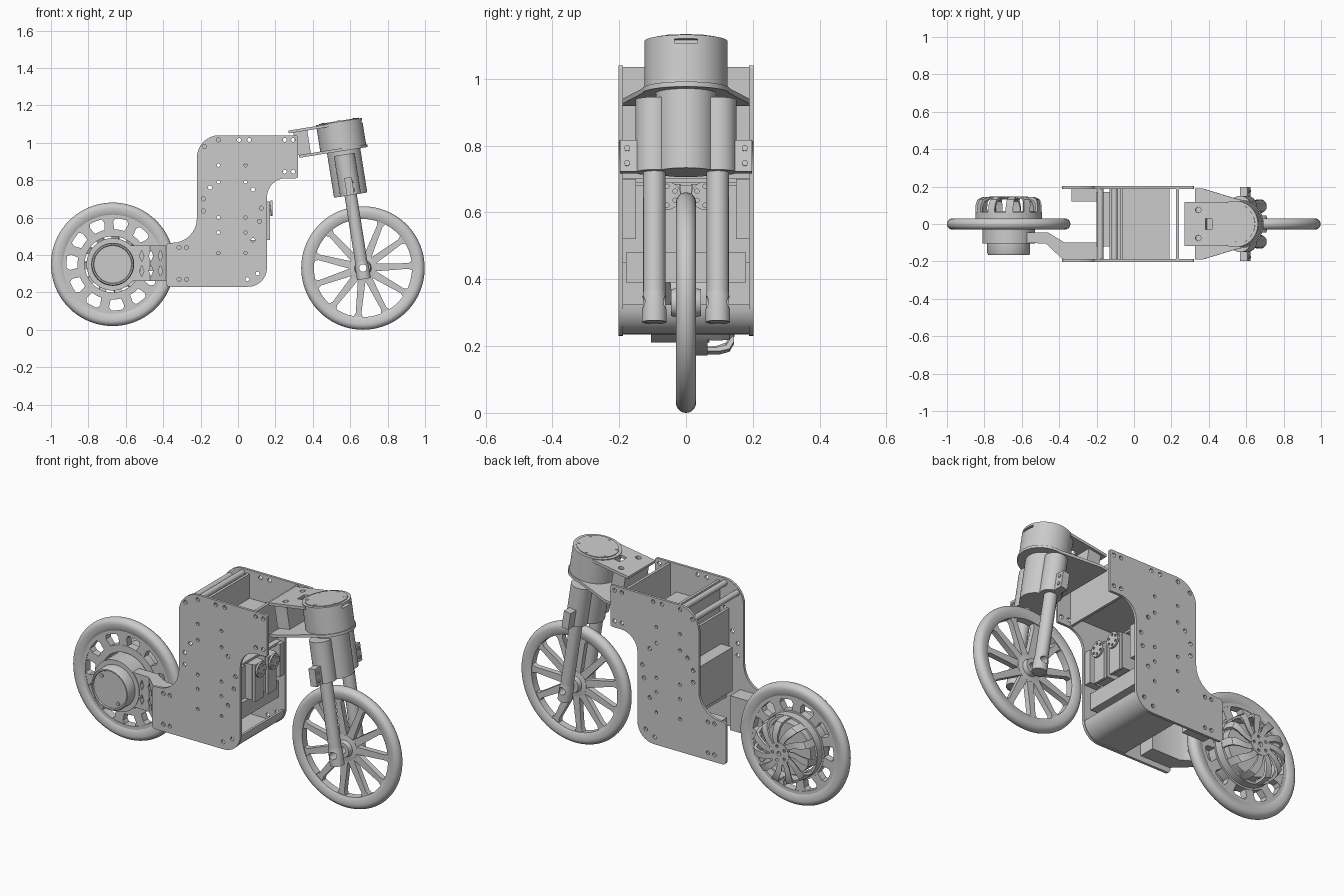
import bpy, bmesh
from math import sin, cos, pi, radians
from mathutils import Matrix, Vector

if "Cube" in bpy.data.objects:
    bpy.data.objects.remove(bpy.data.objects["Cube"], do_unlink=True)

grey = bpy.data.materials.new("plain grey")
grey.use_nodes = True
grey.diffuse_color = (0.6, 0.6, 0.6, 1)
grey.node_tree.nodes["Principled BSDF"].inputs["Base Color"].default_value = (0.6, 0.6, 0.6, 1)

UP = Matrix.Rotation(pi / 2, 4, 'X')              # local z becomes -y, local y becomes z
STEER = Matrix.Translation((0.54, 0, 1.113)) @ Matrix.Rotation(radians(-9), 4, 'Y')
ID = Matrix.Identity(4)


def finish(name, bm, M=ID):
    bmesh.ops.transform(bm, matrix=M, verts=bm.verts)
    bmesh.ops.recalc_face_normals(bm, faces=bm.faces)
    me = bpy.data.meshes.new(name)
    bm.to_mesh(me)
    bm.free()
    me.materials.append(grey)
    me.shade_smooth()
    me.set_sharp_from_angle(angle=radians(32))
    ob = bpy.data.objects.new(name, me)
    bpy.context.collection.objects.link(ob)
    return ob


def add_prism(bm, pts, a, b):
    lo, hi = ([bm.verts.new((x, y, z)) for x, y in pts] for z in (a, b))
    bm.faces.new(lo)
    bm.faces.new(hi)
    for i in range(len(pts)):
        j = (i + 1) % len(pts)
        bm.faces.new((lo[i], lo[j], hi[j], hi[i]))


def circle(r, n=32, cx=0, cy=0, sx=1):
    return [(cx + sx * r * cos(2 * pi * i / n), cy + r * sin(2 * pi * i / n)) for i in range(n)]


def prisms(name, shapes, a, b, M=ID):
    bm = bmesh.new()
    for pts in shapes:
        add_prism(bm, pts, a, b)
    return finish(name, bm, M)


def box(name, x, y, z, M=ID):
    return prisms(name, [[(x[0], y[0]), (x[1], y[0]), (x[1], y[1]), (x[0], y[1])]], z[0], z[1], M)


def lathe(name, prof, M, n=64):
    # closed (radius, height) profile turned about local z
    bm = bmesh.new()
    rings = [[bm.verts.new((r * cos(t), r * sin(t), h)) for r, h in prof]
             for t in (2 * pi * i / n for i in range(n))]
    for i in range(n):
        for k in range(len(prof)):
            m = (k + 1) % len(prof)
            A, B = rings[i], rings[(i + 1) % n]
            bm.faces.new((A[k], A[m], B[m], B[k]))
    return finish(name, bm, M)


def rounded(corners):
    out = []
    for i, (x, y, r) in enumerate(corners):
        p = Vector((x, y))
        d1, d2 = ((Vector(corners[k % len(corners)][:2]) - p).normalized() for k in (i - 1, i + 1))
        for s in range(9):
            t = s * pi / 16
            out.append(tuple(p + r * (d1 * (1 - sin(t)) + d2 * (1 - cos(t)))))
    return out


def cut(ob, cutter):
    cutter.hide_render = True
    mod = ob.modifiers.new("cut", 'BOOLEAN')
    mod.operation, mod.solver, mod.object = 'DIFFERENCE', 'EXACT', cutter
    bpy.context.view_layer.update()
    me = bpy.data.meshes.new_from_object(ob.evaluated_get(bpy.context.evaluated_depsgraph_get()))
    ob.modifiers.clear()
    ob.data = me
    me.set_sharp_from_angle(angle=radians(32))
    bpy.data.objects.remove(cutter, do_unlink=True)


def bars(name, r0, r1, w0, w1, half, start, M):
    # spokes that flare where they meet the rim
    shapes = []
    for k in range(11):
        R = Matrix.Rotation(radians(start) + 2 * pi * k / 11, 2)
        side = [(r0, w0), (r1 - 0.02, w1), (r1 - 0.005, w1 * 1.5), (r1 + 0.01, w1 * 1.8)]
        shapes.append([tuple(R @ Vector(p)) for p in side + [(x, -w) for x, w in reversed(side)]])
    return prisms(name, shapes, -half, half, M)


# Wheels: tyre with a round crown, rim, spokes
FRONT = Matrix.Translation((0.668, 0, 0.33)) @ UP
REAR = Matrix.Translation((-0.67, 0, 0.35)) @ UP
tyre = [(0.3 + 0.03 * cos(t), 0.03 * sin(t)) for t in (pi * i / 12 - pi / 2 for i in range(13))]
tyre += [(0.275, 0.028), (0.262, 0.02), (0.262, -0.02), (0.275, -0.028)]
for side, M in (("front", FRONT), ("rear", REAR)):
    lathe(side + "_tyre", tyre, M, 80)
bars("front_spokes", 0.05, 0.262, 0.021, 0.015, 0.015, 199, FRONT)
lathe("front_hub", [(0.02, -0.045), (0.04, -0.045), (0.045, -0.02), (0.07, -0.016),
                    (0.07, 0.016), (0.045, 0.02), (0.04, 0.045), (0.02, 0.045)], FRONT)
bars("rear_spokes", 0.18, 0.247, 0.026, 0.024, 0.02, 79 + 16.4, REAR)
for name, r0, r1 in (("rear_rim", 0.247, 0.27), ("rear_inner_ring", 0.15, 0.188)):
    lathe(name, [(r0, -0.022), (r1, -0.022), (r1, 0.022), (r0, 0.022)], REAR)

# Rear wheel dome with swept ribs on the far side
lathe("dome_band", [(0.165, -0.065), (0.178, -0.065), (0.178, -0.02), (0.165, -0.02)], REAR)
hub = prisms("dome_hub", [circle(0.06, 32)], -0.147, -0.13, REAR)
cut(hub, prisms("hub_cutter", [circle(0.012, 16)] + [circle(0.008, 10, 0.04 * cos(t), 0.04 * sin(t))
                               for t in (2 * pi * i / 5 for i in range(5))], -0.2, -0.1, REAR))
bm = bmesh.new()
path = [(0.05, 0.145, 0), (0.1, 0.146, 10), (0.145, 0.143, 18), (0.168, 0.13, 21),
        (0.177, 0.1, 23), (0.177, 0.04, 24)]
for k in range(11):
    rows = []
    for r, h, a in path:
        mid = radians(a) + 2 * pi * k / 11
        w = min(0.02, 0.01 + 0.07 * r) / r
        rows.append([bm.verts.new((q * cos(mid + s * w), q * sin(mid + s * w), -h + d))
                     for s, q, d in ((-1, r, 0), (1, r, 0), (1, r - 0.012, 0.01), (-1, r - 0.012, 0.01))])
    for A, B in zip(rows, rows[1:]):
        for i in range(4):
            bm.faces.new((A[i], A[(i + 1) % 4], B[(i + 1) % 4], B[i]))
    bm.faces.new(rows[0])
    bm.faces.new(rows[-1])
finish("dome_ribs", bm, REAR)

# Hub motor
prisms("motor_body", [circle(0.14, 48)], -0.07, 0.105, REAR)
lathe("motor_cover", [(0, 0.1), (0.115, 0.1), (0.115, 0.155), (0.11, 0.165), (0.103, 0.165),
                      (0.1, 0.159), (0, 0.159)], REAR)
prisms("motor_screws", [circle(0.01, 12, x, y) for x, y in ((-0.05, 0.065), (0.05, -0.065))], 0.158, 0.165, REAR)

# Swing arm with lattice openings
arm = prisms("swing_arm", [[(-0.58, -0.045), (-0.46, -0.045), (-0.37, -0.1), (-0.2, -0.1), (-0.2, -0.19),
                            (-0.38, -0.19), (-0.47, -0.105), (-0.58, -0.1)]], 0.26, 0.45)
cut(arm, prisms("lattice_cutter", [circle(0.03, 4, x, z, 0.4) for x in (-0.515, -0.465, -0.415)
                                   for z in (0.315, 0.395)], -0.1, 0.3, UP))
box("rear_block", (-0.335, -0.2), (0.12, 0.19), (0.25, 0.45))

# Side plates with bolt holes
outline = rounded([(-0.385, 0.23, 0.02), (0.155, 0.23, 0.1), (0.155, 0.81, 0.1), (0.32, 0.81, 0.01),
                   (0.32, 1.04, 0.01), (-0.22, 1.04, 0.12), (-0.22, 0.465, 0.13), (-0.385, 0.465, 0.02)])
holes = [(x, z) for x in (-0.105, 0.04) for z in (0.88, 0.79, 0.6, 0.52, 0.41)]
big = [(x, z) for x in (-0.315, -0.275) for z in (0.27, 0.44)]
big += [(x, z) for x in (0.25, 0.295) for z in (0.845, 1.015)]
big += [(-0.105, 1.015), (0.005, 1.015), (0.06, 1.015), (-0.18, 0.98), (0.105, 0.3), (0.05, 0.27),
        (-0.15, 0.76), (0.08, 0.75), (-0.185, 0.7), (0.125, 0.65), (-0.185, 0.635), (0.115, 0.58), (0.08, 0.48)]
for side, s in (("left", 1), ("right", -1)):
    plate = prisms(side + "_side_plate", [outline], -s * 0.202, -s * 0.188, UP)
    cut(plate, prisms("hole_cutter", [circle(0.009, 12, *p) for p in holes] +
                      [circle(0.011, 12, *p) for p in big], -0.3, 0.3, UP))

# Frame between the plates: curved belly sheet, cross rods, trays and panels
W = (-0.19, 0.19)
arc = [(0.06 + 0.09 * sin(t), 0.325 - 0.09 * cos(t)) for t in (pi * i / 16 for i in range(9))]
inner = [(0.06 + 0.077 * sin(t), 0.325 - 0.077 * cos(t)) for t in (pi * i / 16 for i in range(8, -1, -1))]
prisms("belly_sheet", [[(-0.1, 0.235)] + arc + inner + [(-0.1, 0.248)]], -0.19, 0.19, UP)
prisms("cross_rods", [circle(0.016, 16, x, z) for x, z in ((-0.18, 0.98), (-0.105, 1.015))], -0.19, 0.19, UP)
box("tray_floor", (-0.06, 0.19), W, (0.87, 0.885))
box("tray_back_panel", (-0.075, -0.06), W, (0.68, 1.02))
box("neck_wall", (0.225, 0.24), W, (0.815, 1.035))
box("rear_panel", (-0.13, -0.115), W, (0.45, 0.88))
box("rear_electronics", (-0.2, -0.13), (-0.12, 0.17), (0.47, 0.71))
box("servo_shelf", (-0.12, 0.12), (-0.18, 0.18), (0.39, 0.48))
box("upper_shelf", (-0.12, 0.13), W, (0.69, 0.702))
for side, s in (("left", 1), ("right", -1)):
    box(side + "_side_rail", (0.08, 0.15), sorted((s * 0.15, s * 0.19)), (0.52, 0.7))
    box(side + "_servo", (0.03, 0.155), sorted((s * 0.015, s * 0.1)), (0.49, 0.685))
    box(side + "_servo_flange", (0.155, 0.17), sorted((s * 0.02, s * 0.095)), (0.48, 0.685))
    horn = Matrix.Translation((0.16, s * 0.057, 0.65)) @ Matrix.Rotation(pi / 2, 4, 'Y')
    prisms(side + "_servo_boss", [circle(0.018, 16)], -0.01, 0.02, horn)
    disc = prisms(side + "_servo_horn", [circle(0.042, 24)], 0.015, 0.025, horn)
    cut(disc, prisms("horn_cutter", [circle(0.007, 8, 0.028 * cos(t), 0.028 * sin(t))
                                     for t in (pi * i / 3 for i in range(6))], 0, 0.1, horn))

# Steering head and neck plates, tilted with the steering axis
head = prisms("steering_head", [circle(0.124, 64)], -0.143, 0, STEER)
cut(head, box("slot_cutter", (0.1, 0.14), (-0.035, 0.035), (-0.025, -0.012), STEER))
prisms("head_cap", [circle(0.108, 48)], 0, 0.004, STEER)
prisms("cap_screws", [circle(0.007, 10, 0.095 * cos(t), 0.095 * sin(t))
                      for t in (pi * i / 3 + 0.5 for i in range(6))], 0, 0.006, STEER)
nose = [(0.13 * cos(t), 0.13 * sin(t)) for t in (pi * i / 16 - pi / 2 for i in range(17))]
prisms("neck_lower_plate", [[(-0.24, -0.19), (-0.2, -0.19)] + nose + [(-0.2, 0.19), (-0.24, 0.19)]],
       -0.158, -0.143, STEER)
top = box("neck_upper_plate", (-0.275, -0.05), (-0.118, 0.118), (-0.02, -0.005), STEER)
cut(top, prisms("top_cutter", [circle(0.015, 16, -0.2, y) for y in (-0.075, 0.075)] +
                [[(-0.16, -0.03), (-0.125, -0.03), (-0.125, 0.03), (-0.16, 0.03)]], -0.1, 0.1, STEER))
box("neck_block", (-0.25, -0.175), (-0.105, 0.105), (-0.143, -0.02), STEER)

# Fork: centre clamp, sockets, bolt tabs and legs
prisms("clamp_core", [circle(0.09, 40)], -0.398, -0.158, STEER)
for side, s in (("left", 1), ("right", -1)):
    y = s * 0.095
    prisms(side + "_fork_socket", [circle(0.056, 32, 0, y)], -0.398, -0.178, STEER)
    box(side + "_clamp_tab", (-0.02, 0.02), sorted((s * 0.13, s * 0.197)), (-0.398, -0.303), STEER)
    leg = prisms(side + "_fork_leg", [circle(0.033, 32, 0, y)], -0.85, -0.39, STEER)
    end = lathe(side + "_fork_end", [(0.028, -0.852), (0.037, -0.852), (0.037, -0.79), (0.033, -0.76), (0.028, -0.76)],
                STEER @ Matrix.Translation((0, y, 0)), 32)
    for part in (leg, end):
        cut(part, prisms("axle_cutter", [circle(0.02, 20)], -0.3, 0.3, FRONT))
    for z in (-0.328, -0.373):
        prisms(side + "_tab_bolt", [circle(0.009, 10, z, s * 0.176)], 0.018, 0.025,
               STEER @ Matrix.Rotation(pi / 2, 4, 'Y') @ Matrix.Scale(-1, 4, (1, 0, 0)))
